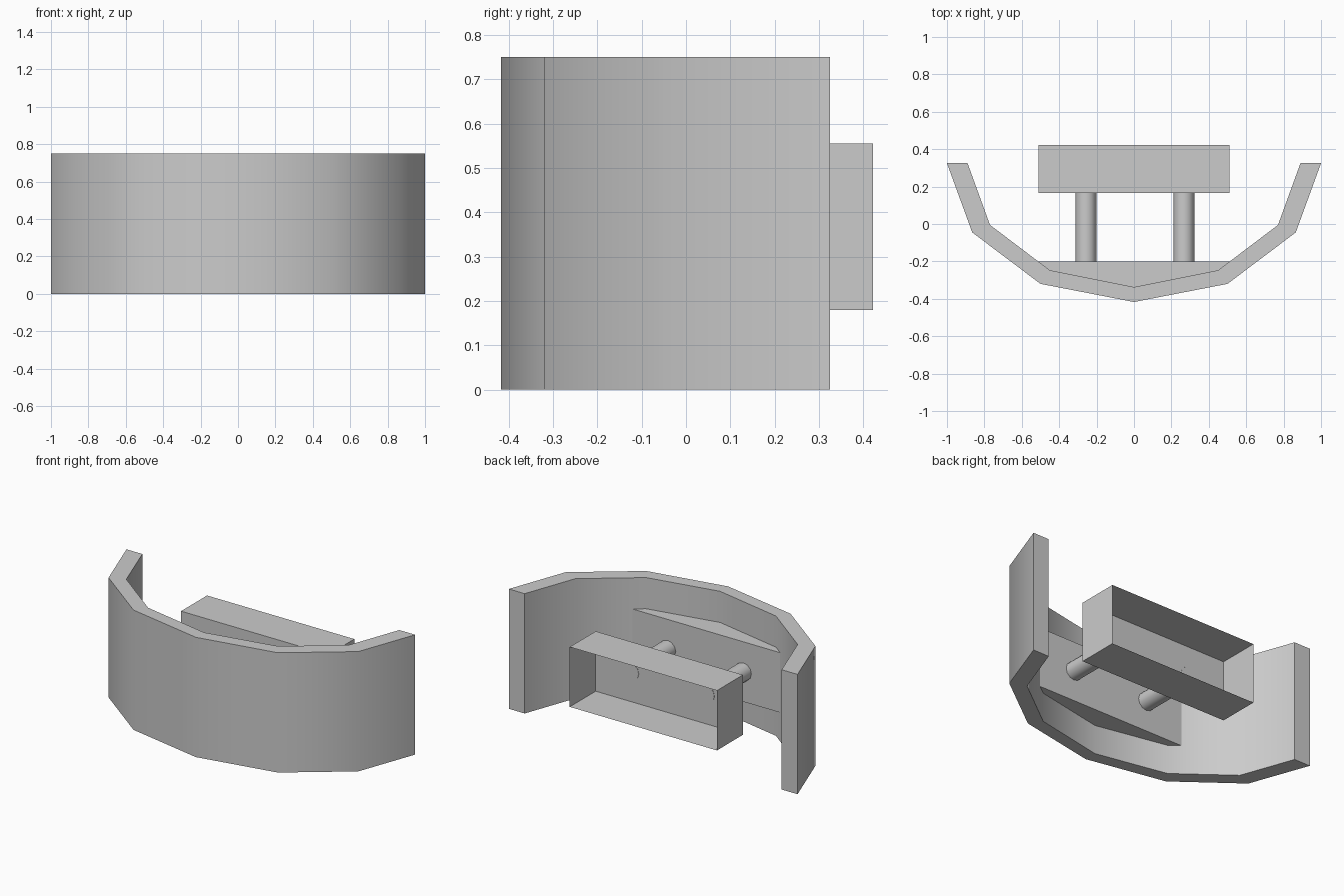
import bpy, bmesh, math
from mathutils import Matrix

if "Cube" in bpy.data.objects:
    bpy.data.objects.remove(bpy.data.objects["Cube"])

grey = bpy.data.materials.new("plain_grey")
grey.use_nodes = True
colour = (0.6, 0.6, 0.6, 1)
grey.diffuse_color = colour
grey.node_tree.nodes["Principled BSDF"].inputs["Base Color"].default_value = colour

HEIGHT = 0.75
LOW, HIGH = 0.18, 0.555      # shared by the pad and the channel
WALL, BACK = 0.165, 0.422    # channel depth
PAD = -0.2                   # rear face of the pad


def finish(name, bm, smooth_angle=None):
    """Turn a bmesh into a named object with the grey material."""
    mesh = bpy.data.meshes.new(name)
    bm.to_mesh(mesh)
    bm.free()
    mesh.materials.append(grey)
    obj = bpy.data.objects.new(name, mesh)
    bpy.context.collection.objects.link(obj)
    if smooth_angle:
        bpy.ops.object.select_all(action='DESELECT')
        obj.select_set(True)
        bpy.context.view_layer.objects.active = obj
        bpy.ops.object.shade_smooth_by_angle(angle=math.radians(smooth_angle))
    return obj


def mirrored(half):
    """Complete a half outline that ends on the centre line."""
    return half + [(-x, y) for x, y in reversed(half[:-1])]


def prism(name, outline, bottom, top, smooth_angle=None):
    bm = bmesh.new()
    base = bm.faces.new([bm.verts.new((x, y, bottom)) for x, y in outline])
    up = bmesh.ops.extrude_face_region(bm, geom=[base], use_keep_orig=True)["geom"]
    bmesh.ops.translate(bm, vec=(0, 0, top - bottom),
                        verts=[v for v in up if isinstance(v, bmesh.types.BMVert)])
    bmesh.ops.recalc_face_normals(bm, faces=bm.faces)
    return finish(name, bm, smooth_angle)


# Curved front shell
outer = mirrored([(-1, 0.325), (-0.865, -0.045), (-0.5, -0.32), (0, -0.417)])
inner = mirrored([(-0.89, 0.325), (-0.77, -0.005), (-0.45, -0.247), (0, -0.337)])
prism("curved_shell", outer + inner[::-1], 0, HEIGHT, 40)

# Pad filling the hollow of the shell
prism("mounting_pad", mirrored([(-0.513, PAD), (-0.45, -0.247), (0, -0.337)]), LOW, HIGH)

# Thin channel, open at the back
bm = bmesh.new()
bmesh.ops.create_cube(bm, size=1, matrix=Matrix.Translation(
    (0, (WALL + BACK) / 2, (LOW + HIGH) / 2)) @ Matrix.Diagonal((1.02, BACK - WALL, HIGH - LOW, 1)))
bmesh.ops.delete(bm, geom=[f for f in bm.faces if f.normal.y > 0.5], context='FACES_ONLY')
finish("rear_channel", bm)

# Two rods joining pad and channel
for side, x in (("right", -0.257), ("left", 0.267)):
    bm = bmesh.new()
    start, end = PAD - 0.02, WALL + 0.002
    place = Matrix.Translation((x, (start + end) / 2, (LOW + HIGH) / 2))
    bmesh.ops.create_cone(bm, cap_ends=True, segments=12, radius1=0.056, radius2=0.056,
                          depth=end - start, matrix=place @ Matrix.Rotation(math.pi / 2, 4, 'X'))
    finish(side + "_rod", bm, 40)
